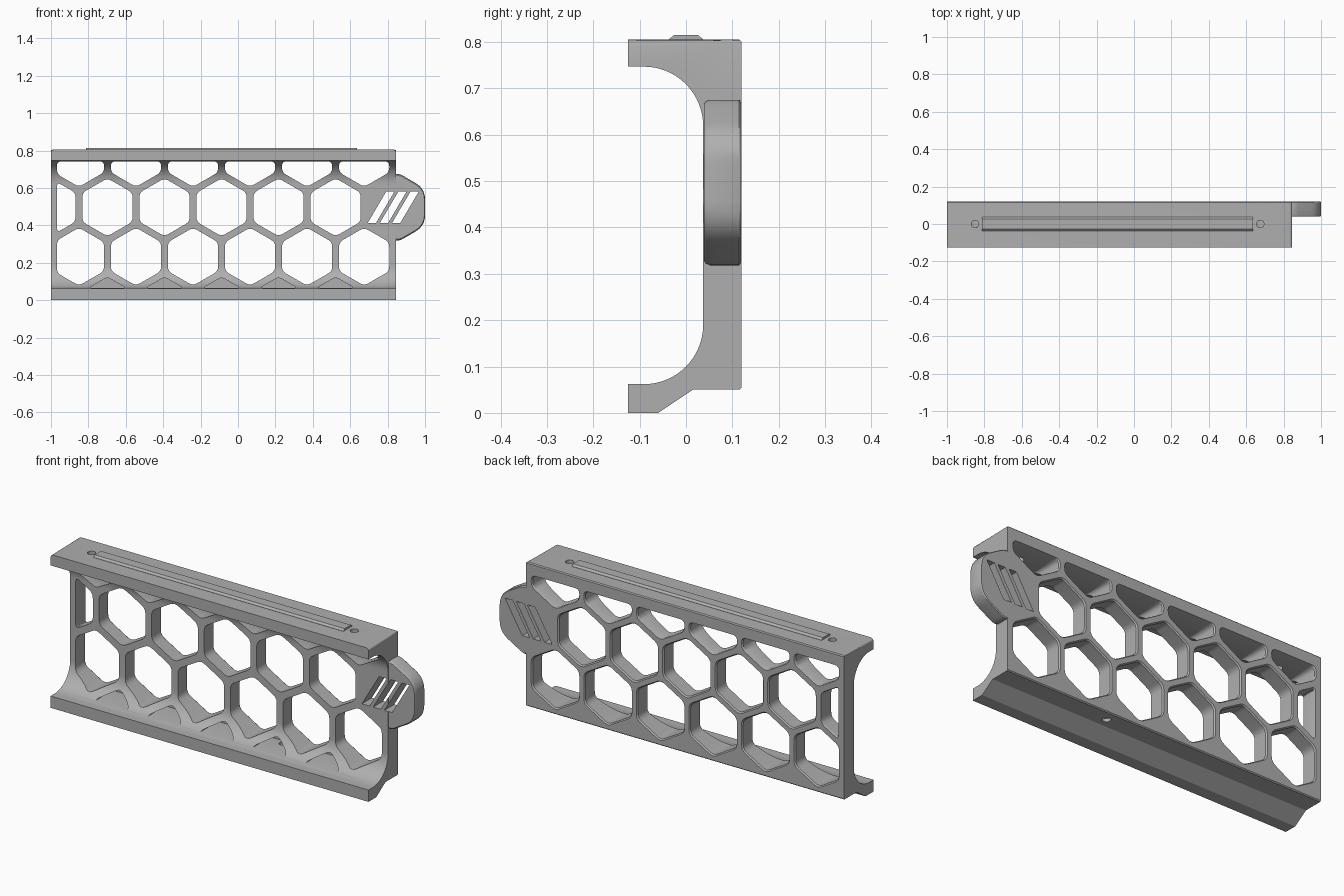
import bpy, bmesh, math
from mathutils import Vector

if "Cube" in bpy.data.objects:
    bpy.data.objects.remove(bpy.data.objects["Cube"])

grey = bpy.data.materials.new("plain grey")
grey.use_nodes = True
grey.diffuse_color = (0.43, 0.43, 0.43, 1)
grey.node_tree.nodes["Principled BSDF"].inputs["Base Color"].default_value = grey.diffuse_color


def loft(bm, loops):
    """Closed solid through a list of matching 3D loops."""
    rings = [[bm.verts.new(p) for p in loop] for loop in loops]
    n = len(rings[0])
    bm.faces.new(rings[0])
    bm.faces.new(rings[-1][::-1])
    for a, b in zip(rings, rings[1:]):
        for i in range(n):
            j = (i + 1) % n
            bm.faces.new((a[i], a[j], b[j], b[i]))


def finish(bm, name):
    bmesh.ops.recalc_face_normals(bm, faces=bm.faces)
    mesh = bpy.data.meshes.new(name)
    bm.to_mesh(mesh)
    bm.free()
    obj = bpy.data.objects.new(name, mesh)
    bpy.context.collection.objects.link(obj)
    mesh.materials.append(grey)
    return obj


def hexagon(cx, cz, r):
    """Hexagon with a corner at the top, in the x-z plane."""
    return [Vector((cx + r * math.sin(k * math.pi / 3), cz + r * math.cos(k * math.pi / 3)))
            for k in range(6)]


def clip(poly, axis, limit, sign):
    """Keep the part of a convex polygon where sign * (p[axis] - limit) >= 0."""
    out = []
    for a, b in zip(poly, poly[1:] + poly[:1]):
        da, db = sign * (a[axis] - limit), sign * (b[axis] - limit)
        if da >= 0:
            out.append(a)
        if da * db < 0:
            out.append(a.lerp(b, da / (da - db)))
    return out


def rounded(poly, r, steps=5):
    """Replace every corner by a short curve."""
    out = []
    n = len(poly)
    for i, p in enumerate(poly):
        ends = []
        for q in (poly[i - 1], poly[(i + 1) % n]):
            d = q - p
            ends.append(p + d.normalized() * min(r, d.length * 0.45))
        for k in range(steps + 1):
            t = k / steps
            out.append(ends[0] * (1 - t) ** 2 + p * 2 * t * (1 - t) + ends[1] * t * t)
    return out


def prism(bm, poly, stations):
    """Run an x-z polygon along y; stations are (y, scale about the middle)."""
    mid = sum(poly, Vector((0, 0))) / len(poly)
    loft(bm, [[(mid.x + (p.x - mid.x) * s, y, mid.y + (p.y - mid.y) * s) for p in poly]
              for y, s in stations])


def upright_cylinder(bm, x, y, z0, z1, r):
    ring = [(x + r * math.cos(k * math.pi / 12), y + r * math.sin(k * math.pi / 12))
            for k in range(24)]
    loft(bm, [[(a, b, z) for a, b in ring] for z in (z0, z1)])


def combine(obj, other, operation):
    mod = obj.modifiers.new(operation, "BOOLEAN")
    mod.operation = operation
    mod.solver = "EXACT"
    mod.object = other
    bpy.context.view_layer.objects.active = obj
    bpy.ops.object.modifier_apply(modifier=mod.name)
    bpy.data.objects.remove(other)


LEFT_END, RIGHT_END, TOP, PITCH = -1.0, 0.845, 0.805, 0.305
ROW = PITCH * math.sqrt(3) / 2
MID_Z = 0.497

# Body: a C-shaped section with two long fillets, run along x
R, STEPS = 0.128, 16
section = [(0.12, 0.055), (0.12, 0.8), (0.115, TOP), (-0.125, TOP), (-0.125, 0.747)]
angles = [k / STEPS * math.pi / 2 for k in range(STEPS + 1)]
section += [(-0.091 + R * math.sin(a), 0.619 + R * math.cos(a)) for a in angles]
section += [(-0.091 + R * math.cos(a), 0.19 - R * math.sin(a)) for a in angles]
section += [(-0.125, 0.062), (-0.125, 0), (-0.06, 0), (0.015, 0.05), (0.115, 0.05)]
bm = bmesh.new()
loft(bm, [[(x, y, z) for y, z in section] for x in (LEFT_END, RIGHT_END)])


def round_ends(level, width):
    corners = [e for e in bm.edges
               if all(abs(v.co.z - level) < 1e-4 for v in e.verts)
               and abs(e.verts[0].co.x - e.verts[1].co.x) < 1e-4
               and abs(e.verts[0].co.y - e.verts[1].co.y) > 0.05]
    bmesh.ops.bevel(bm, geom=corners, offset=width, segments=4, profile=0.5, affect="EDGES")


round_ends(TOP, 0.015)
round_ends(0, 0.008)
body = finish(bm, "honeycomb_panel")

# End tab: one solid honeycomb cell standing past the end
bm = bmesh.new()
tab = rounded(clip(hexagon(0.826, MID_Z, 0.201), 0, 0.83, 1), 0.06, 8)
prism(bm, clip(tab, 0, 0.836, 1), [(0.039, 0.95), (0.043, 0.98), (0.052, 1), (0.114, 1), (0.119, 0.97)])
combine(body, finish(bm, "end_tab"), "UNION")

# Honeycomb openings, flared slightly at the back
bm = bmesh.new()
for row in range(-1, 2):
    for i in range(7):
        cx = -1.003 + PITCH * (i + (0.5 if row else 0))
        if cx > 0.75:
            continue
        cell = clip(hexagon(cx, MID_Z + row * ROW, 0.155), 0, -0.968, 1)
        cell = rounded(clip(cell, 1, 0.742, -1), 0.025)
        prism(bm, cell, [(-0.2, 1), (0.113, 1), (0.127, 1.08)])
combine(body, finish(bm, "cell_cutter"), "DIFFERENCE")

# Blind half cells in the lower fillet
bm = bmesh.new()
for i in range(1, 6):
    cell = clip(hexagon(-1.003 + PITCH * i, MID_Z - 2 * ROW, 0.155), 1, 0.066, 1)
    prism(bm, rounded(cell, 0.02), [(-0.2, 1), (0.09, 1)])
combine(body, finish(bm, "pocket_cutter"), "DIFFERENCE")

# Slanted vents in the end cell
bm = bmesh.new()
for cx in (0.765, 0.83, 0.895):
    vent = [Vector((cx + s * 0.05 + w * 0.022, MID_Z + s * 0.085))
            for s, w in ((-1, -1), (-1, 1), (1, 1), (1, -1))]
    prism(bm, vent, [(-0.05, 1), (0.2, 1)])
combine(body, finish(bm, "vent_cutter"), "DIFFERENCE")

# Screw holes: two in the top, one underneath
bm = bmesh.new()
for x in (-0.85, 0.675):
    upright_cylinder(bm, x, 0, 0.65, 0.9, 0.02)
upright_cylinder(bm, 0.217, 0.065, 0.03, 0.075, 0.02)
combine(body, finish(bm, "screw_cutter"), "DIFFERENCE")

# Low tapered rail on the top
bm = bmesh.new()
rail_section = [(-0.037, 0.8), (-0.037, 0.806), (-0.026, 0.815),
                (0.026, 0.815), (0.037, 0.806), (0.037, 0.8)]
loft(bm, [[(x, y, z) for y, z in rail_section] for x in (-0.813, 0.637)])
rail = finish(bm, "top_rail")

for obj in (body, rail):
    bpy.ops.object.select_all(action="DESELECT")
    obj.select_set(True)
    bpy.context.view_layer.objects.active = obj
    bpy.ops.object.shade_smooth_by_angle(angle=math.radians(25))
